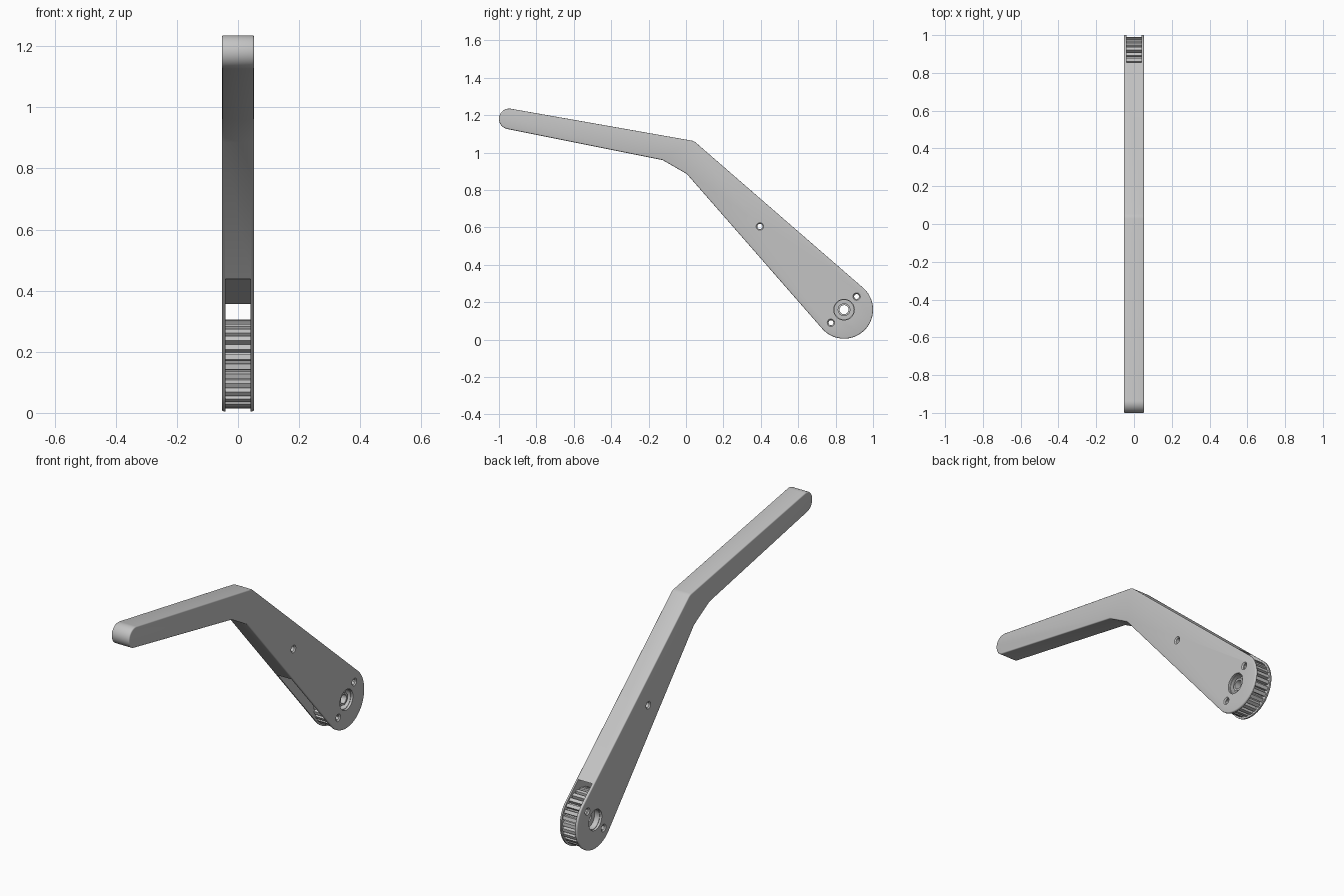
import bpy, bmesh
from math import cos, sin, radians, pi
from mathutils import Matrix

cube = bpy.data.objects.get("Cube")
if cube:
    bpy.data.objects.remove(cube, do_unlink=True)

grey = bpy.data.materials.new("plain grey")
grey.use_nodes = True
colour = (0.55, 0.55, 0.55, 1)
grey.diffuse_color = colour
grey.node_tree.nodes["Principled BSDF"].inputs["Base Color"].default_value = colour

HALF = 0.053          # half thickness of the lever
SLOT = 0.041          # half width of the fork slot
PIVOT = (0.845, 0.16)  # y, z of the pivot


def arc(centre, r, a0, a1, n):
    """Points (y, z) along an arc, angles in degrees."""
    angles = [radians(a0 + (a1 - a0) * i / n) for i in range(n + 1)]
    return [(centre[0] + r * cos(a), centre[1] + r * sin(a)) for a in angles]


def circle(centre, r, n=40):
    return arc(centre, r, 0, 360, n)[:-1]


def add_object(name, bm):
    bmesh.ops.recalc_face_normals(bm, faces=bm.faces)
    mesh = bpy.data.meshes.new(name)
    bm.to_mesh(mesh)
    bm.free()
    mesh.materials.append(grey)
    ob = bpy.data.objects.new(name, mesh)
    bpy.context.collection.objects.link(ob)
    return ob


def prism(name, points, x0, x1):
    """Extrude a side profile of (y, z) points from x0 to x1."""
    bm = bmesh.new()
    face = bm.faces.new([bm.verts.new((x0, y, z)) for y, z in points])
    out = bmesh.ops.extrude_face_region(bm, geom=[face])
    for v in out["geom"]:
        if isinstance(v, bmesh.types.BMVert):
            v.co.x = x1
    return add_object(name, bm)


def countersink(centre, r, side):
    """Cone that flares a hole where it leaves the outer face."""
    bm = bmesh.new()
    place = Matrix.Translation((side * HALF, *centre)) @ Matrix.Rotation(side * pi / 2, 4, "Y")
    bmesh.ops.create_cone(bm, cap_ends=True, segments=32, radius1=r - 0.008,
                          radius2=r + 0.008, depth=0.016, matrix=place)
    return add_object("countersink_cutter", bm)


def bake(ob):
    """Replace the mesh with its modified result."""
    graph = bpy.context.evaluated_depsgraph_get()
    mesh = bpy.data.meshes.new_from_object(ob.evaluated_get(graph))
    ob.modifiers.clear()
    ob.data = mesh


def cut(ob, cutters):
    for cutter in cutters:
        mod = ob.modifiers.new("cut", "BOOLEAN")
        mod.operation, mod.solver, mod.object = "DIFFERENCE", "EXACT", cutter
        bake(ob)
        bpy.data.objects.remove(cutter, do_unlink=True)


# Lever: bent handle widening into a round fork end
outline = (arc((-0.945, 1.18), 0.055, 80, 259, 24)
           + [(-0.125, 0.96), (0.005, 0.885)]
           + arc(PIVOT, 0.155, 221, 409, 48)
           + arc((0.02, 1.015), 0.05, 49, 80, 8))
lever = prism("lever_arm", outline, -HALF, HALF)
bevel = lever.modifiers.new("rounded edges", "BEVEL")
bevel.width, bevel.segments, bevel.limit_method = 0.006, 3, "ANGLE"
bevel.angle_limit = radians(50)
bake(lever)

# Fork slot, pivot opening and screw holes
slot = prism("slot_cutter", [(0.2, 0.474), (1.1, 0.312), (1.1, -0.1), (0.2, -0.1)], -SLOT, SLOT)
pivot_hole = prism("pivot_cutter", circle(PIVOT, 0.055), -0.1, 0.1)
cut(lever, [slot, pivot_hole])
pin_spots = [(0.912, 0.23), (0.775, 0.09)]
for spot in pin_spots + [(0.395, 0.605)]:
    cut(lever, [prism("hole_cutter", circle(spot, 0.014, 24), -0.1, 0.1)]
        + [countersink(spot, 0.02, side) for side in (-1, 1)])

# Toothed wheel held in the fork
TEETH = 28
rim = []
for i in range(TEETH):
    for part, r in ((0, 0.146), (0.55, 0.146), (0.66, 0.128), (0.89, 0.128)):
        a = 2 * pi * (i + part) / TEETH
        rim.append((PIVOT[0] + r * cos(a), PIVOT[1] + r * sin(a)))
wheel = prism("toothed_wheel", rim, -SLOT, SLOT)
cut(wheel, [prism("bore_cutter", circle(PIVOT, 0.024), -0.1, 0.1)]
    + [prism("recess_cutter", circle(PIVOT, 0.052), side * 0.012, side * 0.1) for side in (-1, 1)]
    + [prism("pin_cutter", circle(spot, 0.013, 24), -0.1, 0.1) for spot in pin_spots])

# Hub sleeve inside the recess
hub = prism("hub_sleeve", circle(PIVOT, 0.034), 0.008, 0.036)
cut(hub, [prism("sleeve_cutter", circle(PIVOT, 0.024), -0.1, 0.1)])

# Smooth shading with crisp edges
bpy.ops.object.select_all(action="DESELECT")
for ob in (lever, wheel, hub):
    ob.select_set(True)
bpy.context.view_layer.objects.active = lever
bpy.ops.object.shade_smooth_by_angle(angle=radians(32))
